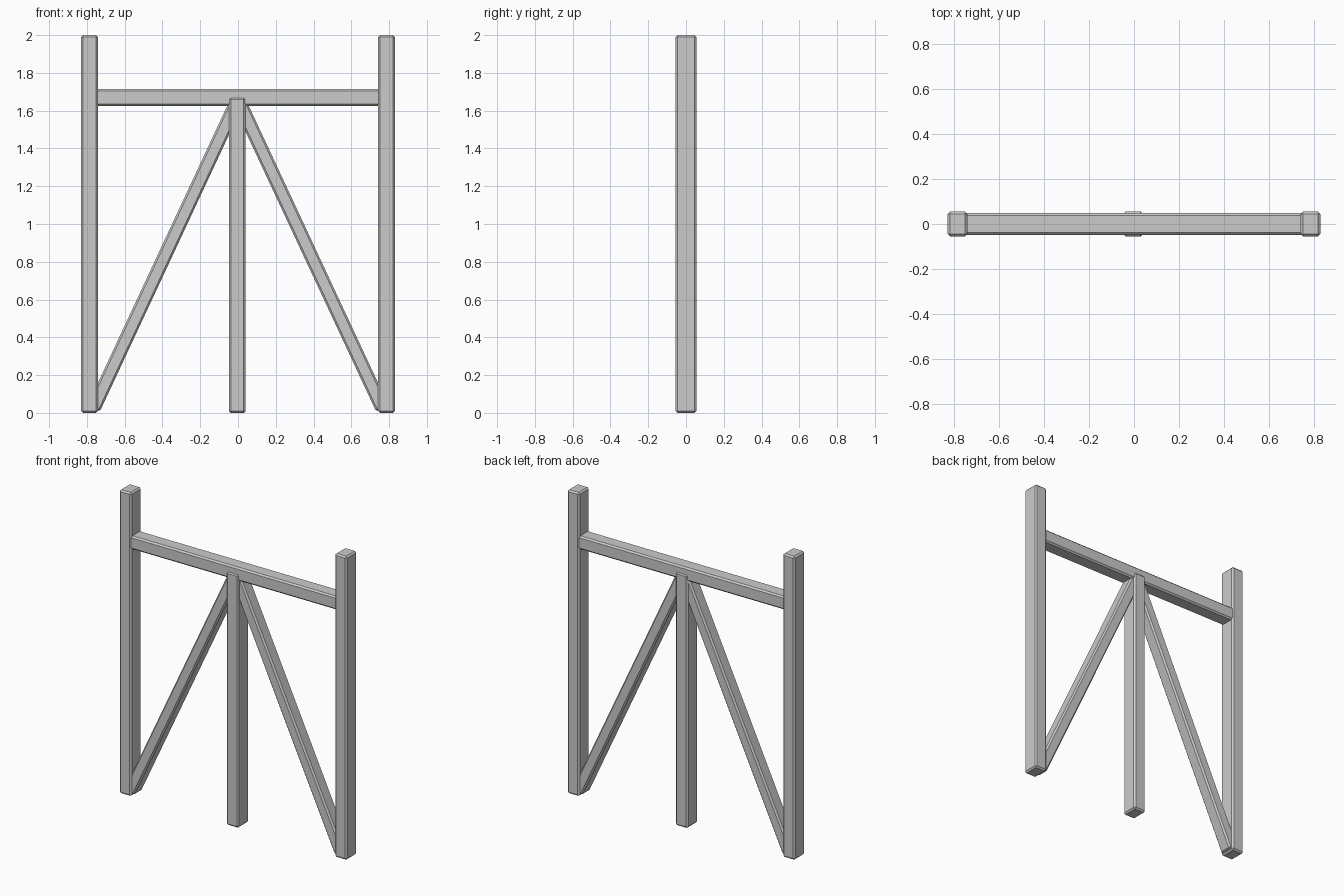
import bpy
import math
from mathutils import Vector

if "Cube" in bpy.data.objects:
    bpy.data.objects.remove(bpy.data.objects["Cube"])


def timber(name, start, end, width, depth, bevel=0.01):
    """Chamfered square timber running from start to end in the XZ plane."""
    a, b = Vector((start[0], 0, start[1])), Vector((end[0], 0, end[1]))
    d = b - a
    bpy.ops.mesh.primitive_cube_add(size=1, location=(a + b) / 2)
    ob = bpy.context.object
    ob.name = name
    ob.scale = (width, depth, d.length)
    bpy.ops.object.transform_apply(location=False, rotation=False, scale=True)
    ob.rotation_euler = (0, math.atan2(d.x, d.z), 0)
    mod = ob.modifiers.new("chamfer", 'BEVEL')
    mod.width = bevel
    mod.segments = 1
    return ob


# Outer posts and diagonal braces, one per side
for side, label in ((-1, "left"), (1, "right")):
    timber(label + "_post", (side * 0.786, 0), (side * 0.786, 2), 0.088, 0.11)
    timber(label + "_brace", (side * 0.765, 0.022), (side * 0.003, 1.655), 0.073, 0.088)

# Short centre post
timber("centre_post", (-0.004, 0), (-0.004, 1.67), 0.088, 0.11)

# Cross beam, ends buried in the outer posts
timber("cross_beam", (-0.77, 1.67), (0.77, 1.67), 0.088, 0.096)
